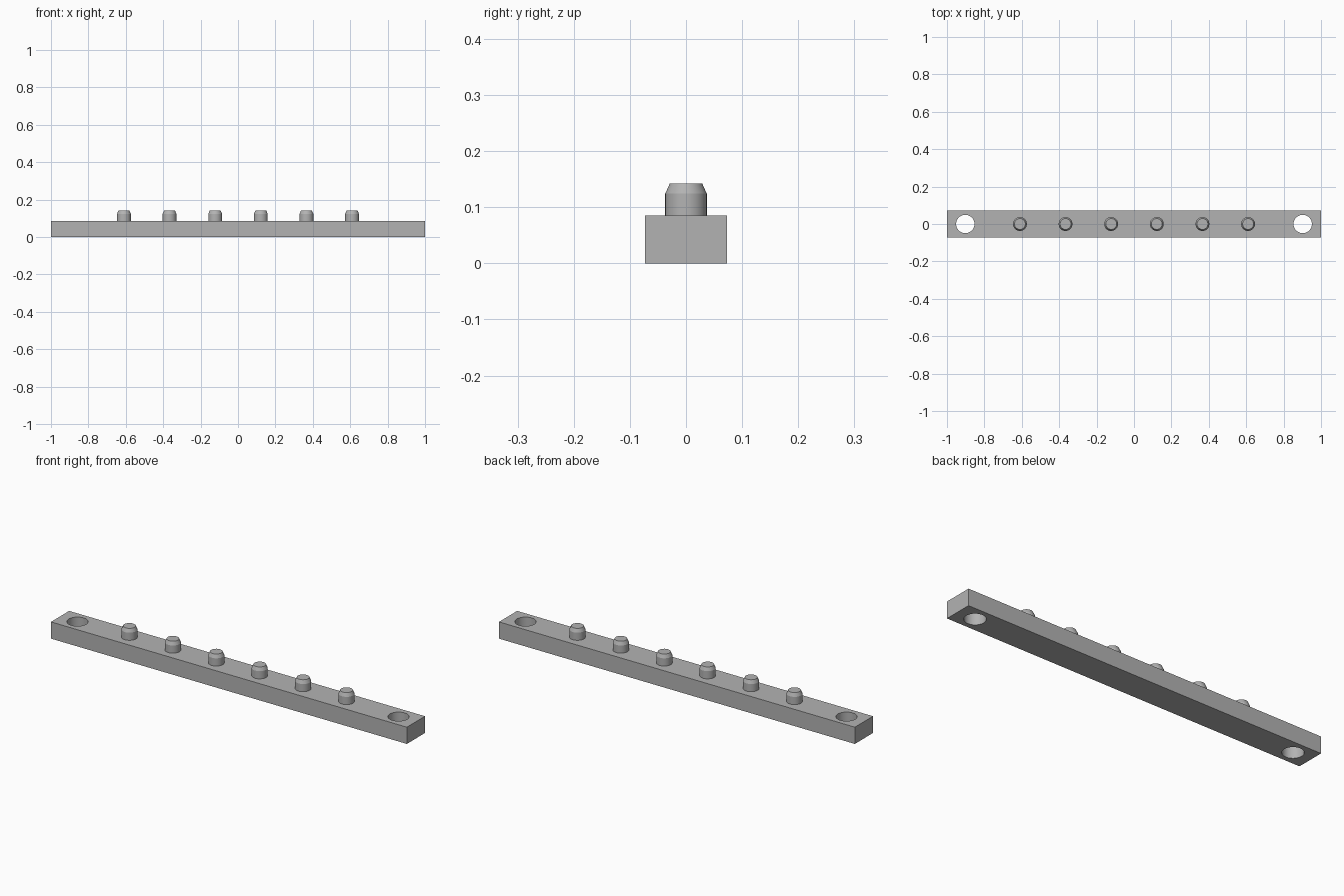
import bpy
import bmesh
from math import radians, cos, sin, tau

LENGTH, DEPTH, HEIGHT = 2.0, 0.146, 0.085
HOLE_X, HOLE_RADIUS = 0.902, 0.049
PEG_SPACING, PEG_COUNT = 0.244, 6
# Peg outline as (radius, height), slightly sunk into the bar
PEG_PROFILE = [(0.037, 0.08), (0.037, 0.124), (0.029, 0.142)]
SIDES = 48

cube = bpy.data.objects.get("Cube")
if cube:
    bpy.data.objects.remove(cube, do_unlink=True)

grey = bpy.data.materials.new("plain grey")
grey.use_nodes = True
colour = (0.45, 0.45, 0.45, 1)
grey.diffuse_color = colour
grey.node_tree.nodes["Principled BSDF"].inputs["Base Color"].default_value = colour


def smooth(obj):
    bpy.ops.object.select_all(action="DESELECT")
    obj.select_set(True)
    bpy.context.view_layer.objects.active = obj
    bpy.ops.object.shade_smooth_by_angle(angle=radians(20))


def lathe(name, profile, x):
    """Closed turned solid standing at x."""
    bm = bmesh.new()
    rings = [[bm.verts.new((r * cos(tau * i / SIDES), r * sin(tau * i / SIDES), z))
              for i in range(SIDES)] for r, z in profile]
    for low, high in zip(rings, rings[1:]):
        for i in range(SIDES):
            j = (i + 1) % SIDES
            bm.faces.new((low[i], low[j], high[j], high[i]))
    bm.faces.new(rings[0][::-1])
    bm.faces.new(rings[-1])
    mesh = bpy.data.meshes.new(name)
    bm.to_mesh(mesh)
    bm.free()
    mesh.materials.append(grey)
    obj = bpy.data.objects.new(name, mesh)
    obj.location.x = x
    bpy.context.collection.objects.link(obj)
    return obj


# Bar
bpy.ops.mesh.primitive_cube_add(size=1, location=(0, 0, HEIGHT / 2))
bar = bpy.context.object
bar.name = "bar"
bar.scale = (LENGTH, DEPTH, HEIGHT)
bpy.ops.object.transform_apply(location=True, rotation=False, scale=True)
bar.data.materials.append(grey)

# Through holes near both ends
for side, x in (("right", -HOLE_X), ("left", HOLE_X)):
    cutter = lathe(side + "_hole_cutter",
                   [(HOLE_RADIUS, -0.1), (HOLE_RADIUS, HEIGHT + 0.1)], x)
    cutter.hide_render = True
    cut = bar.modifiers.new(side + "_hole", "BOOLEAN")
    cut.operation = "DIFFERENCE"
    cut.solver = "EXACT"
    cut.object = cutter
    bpy.context.view_layer.objects.active = bar
    bpy.ops.object.modifier_apply(modifier=cut.name)
    bpy.data.objects.remove(cutter, do_unlink=True)
smooth(bar)

# Row of chamfered pegs
for i in range(PEG_COUNT):
    smooth(lathe(f"peg_{i + 1}", PEG_PROFILE, (i - (PEG_COUNT - 1) / 2) * PEG_SPACING))
